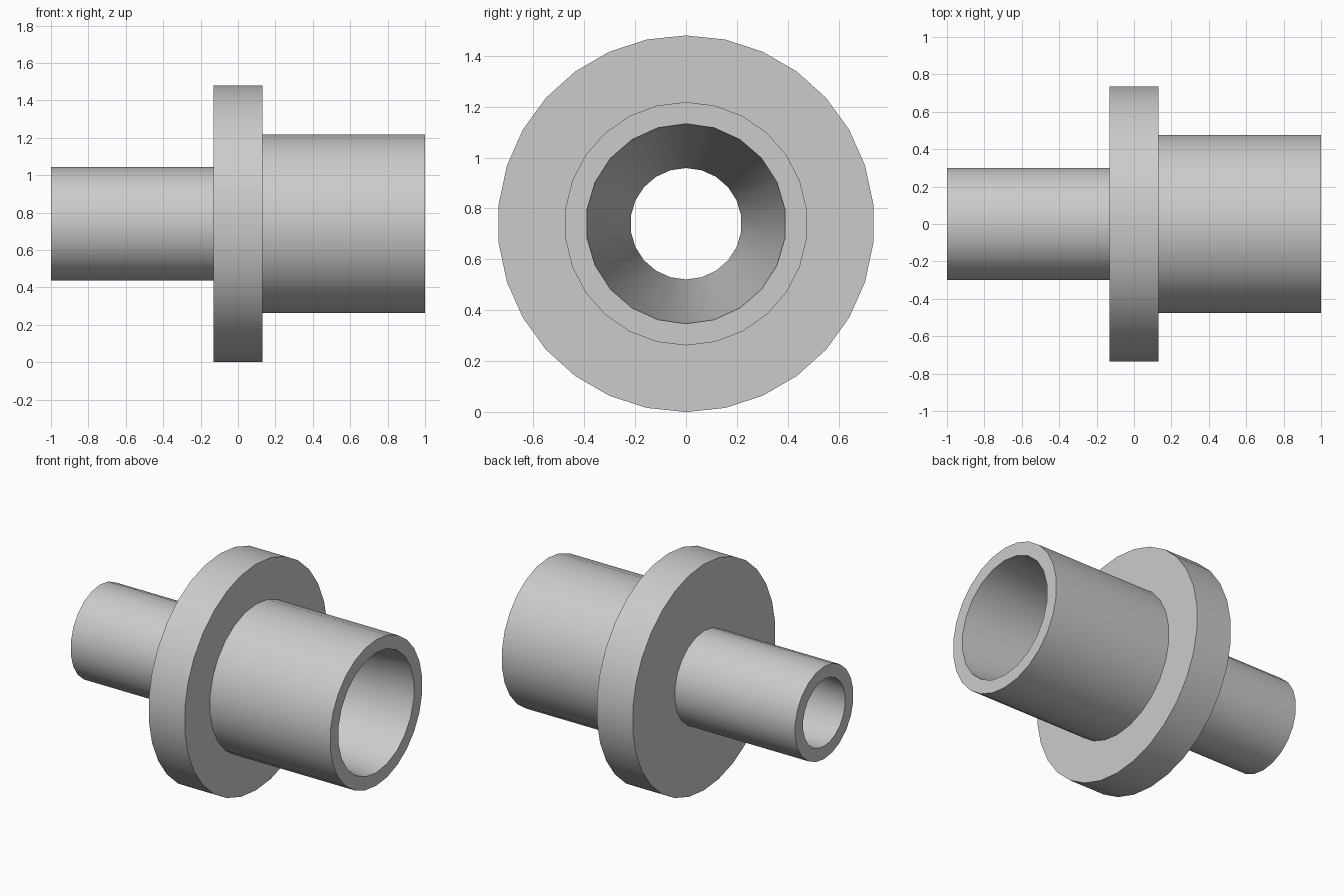
import bpy
import bmesh
from math import sin, cos, tau, radians

cube = bpy.data.objects.get("Cube")
if cube:
    bpy.data.objects.remove(cube, do_unlink=True)

AXIS_Z = 0.74

grey = bpy.data.materials.new("light_grey")
grey.use_nodes = True
colour = (0.6, 0.6, 0.6, 1.0)
grey.diffuse_color = colour
grey.node_tree.nodes["Principled BSDF"].inputs["Base Color"].default_value = colour

bm = bmesh.new()


def ring(x, radius, sides):
    """Closed loop of edges around the x axis, first corner at the top."""
    verts = [bm.verts.new((x, radius * sin(tau * i / sides),
                           AXIS_Z + radius * cos(tau * i / sides)))
             for i in range(sides)]
    edges = [bm.edges.new((verts[i], verts[(i + 1) % sides])) for i in range(sides)]
    return verts, edges


def wall(x0, r0, x1, r1, sides):
    """Round or tapered wall; returns the edges of its two end loops."""
    (a, ea), (b, eb) = ring(x0, r0, sides), ring(x1, r1, sides)
    for i in range(sides):
        j = (i + 1) % sides
        bm.faces.new((a[i], a[j], b[j], b[i]))
    return ea, eb


def annulus(outer, inner):
    """Flat ring face between two loops."""
    bmesh.ops.triangle_fill(bm, edges=outer + inner, use_beauty=True,
                            use_dissolve=False)


# Outer walls: narrow spigot, flange and wide sleeve
spigot_end, spigot_root = wall(-1.0, 0.303, -0.13, 0.303, 22)
flange_left, flange_right = wall(-0.13, 0.74, 0.13, 0.74, 30)
sleeve_root, sleeve_end = wall(0.13, 0.478, 1.0, 0.478, 26)

# Tapered through bore
bore_small, bore_large = wall(-1.0, 0.219, 1.0, 0.393, 22)

# End faces and flange faces
annulus(spigot_end, bore_small)
annulus(flange_left, spigot_root)
annulus(flange_right, sleeve_root)
annulus(sleeve_end, bore_large)

bmesh.ops.recalc_face_normals(bm, faces=bm.faces)
mesh = bpy.data.meshes.new("flanged_coupling")
bm.to_mesh(mesh)
bm.free()
mesh.materials.append(grey)

coupling = bpy.data.objects.new("flanged_coupling", mesh)
bpy.context.collection.objects.link(coupling)

# Smooth round walls with crisp rims
bpy.ops.object.select_all(action='DESELECT')
coupling.select_set(True)
bpy.context.view_layer.objects.active = coupling
bpy.ops.object.shade_smooth_by_angle(angle=radians(30))
